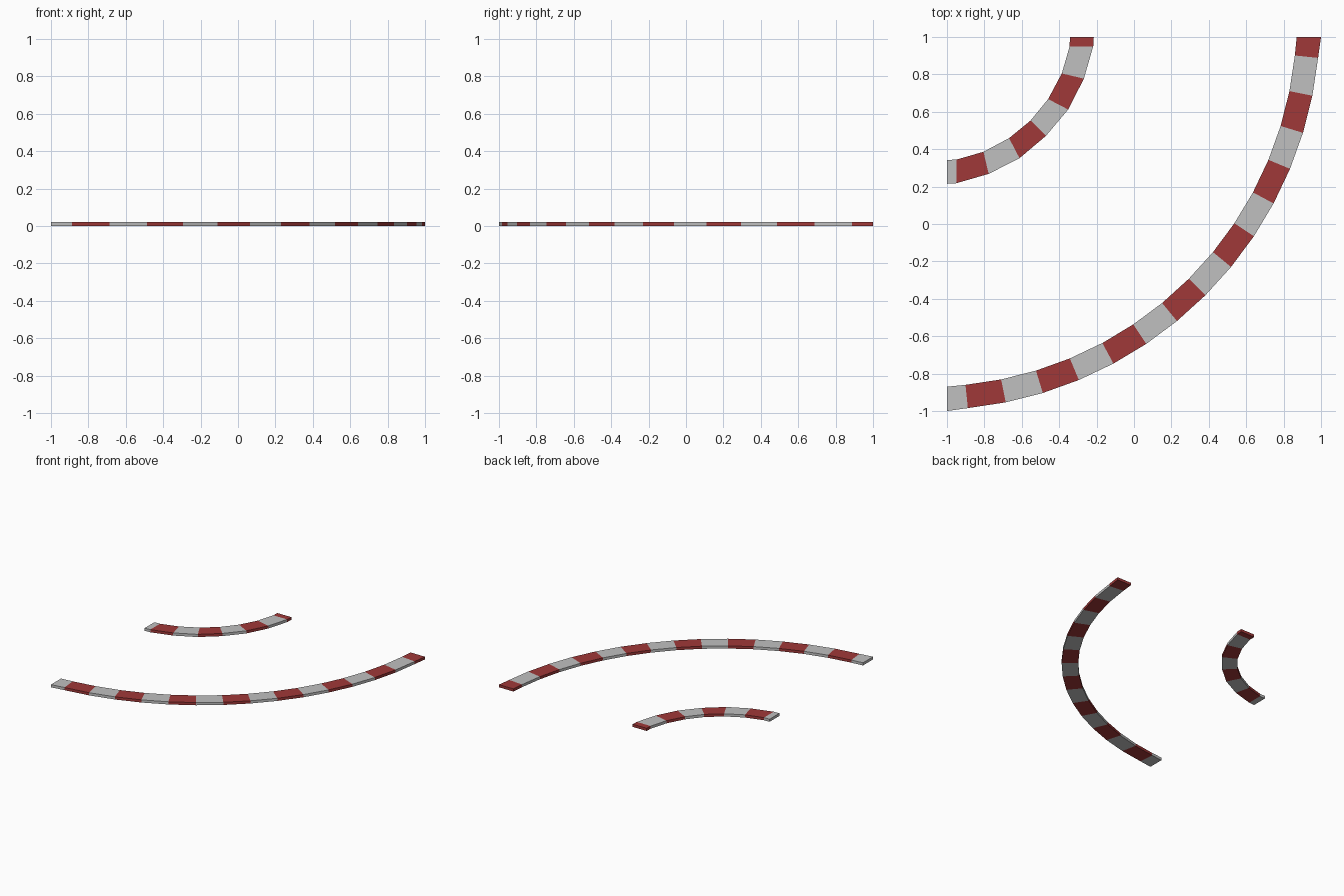
import bpy
import bmesh
from math import sin, cos, radians

if "Cube" in bpy.data.objects:
    bpy.data.objects.remove(bpy.data.objects["Cube"])

HEIGHT = 0.022


def material(name, rgb):
    m = bpy.data.materials.new(name)
    m.diffuse_color = (*rgb, 1)
    m.use_nodes = True
    m.node_tree.nodes["Principled BSDF"].inputs["Base Color"].default_value = m.diffuse_color
    return m


GREY = material("light_grey", (0.53, 0.53, 0.53))
RED = material("kerb_red", (0.35, 0.04, 0.04))


def mirrored(half):
    """Continue a half edge line across the diagonal y = -x."""
    return half + [(-y, -x) for x, y in reversed(half[:-1])]


def kerb(name, outer_half, inner_half):
    """Flat curved strip, alternately grey and red along its length."""
    outer, inner = mirrored(outer_half), mirrored(inner_half)
    bm = bmesh.new()
    rings = []
    for (ox, oy), (ix, iy) in zip(outer, inner):
        rings.append([bm.verts.new(p) for p in (
            (ox, oy, 0), (ox, oy, HEIGHT), (ix, iy, HEIGHT), (ix, iy, 0))])
    for i, (a, b) in enumerate(zip(rings, rings[1:])):
        for k in range(4):
            n = (k + 1) % 4
            bm.faces.new((a[k], b[k], b[n], a[n])).material_index = i % 2
    bm.faces.new(rings[0]).material_index = 0
    bm.faces.new(rings[-1]).material_index = (len(rings) - 2) % 2
    bmesh.ops.recalc_face_normals(bm, faces=bm.faces)
    mesh = bpy.data.meshes.new(name)
    bm.to_mesh(mesh)
    bm.free()
    mesh.materials.append(GREY)
    mesh.materials.append(RED)
    bpy.context.collection.objects.link(bpy.data.objects.new(name, mesh))


def arc(radius):
    """First half of the long kerb: stripe joints 5.6 degrees apart."""
    angles = [radians(5.8 + 5.6 * i) for i in range(8)]
    return [(-1.1 + radius * sin(a), 1.1 - radius * cos(a)) for a in angles]


# long outer kerb, with square-cut ends
kerb("outer_kerb", [(-1, -1)] + arc(2.095), [(-1, -0.87)] + arc(1.97))

# short inner kerb
kerb("inner_kerb",
     [(-1, 0.215), (-0.95, 0.218), (-0.777, 0.268), (-0.612, 0.352), (-0.471, 0.471)],
     [(-1, 0.343), (-0.95, 0.344), (-0.805, 0.386), (-0.668, 0.459), (-0.553, 0.553)])
